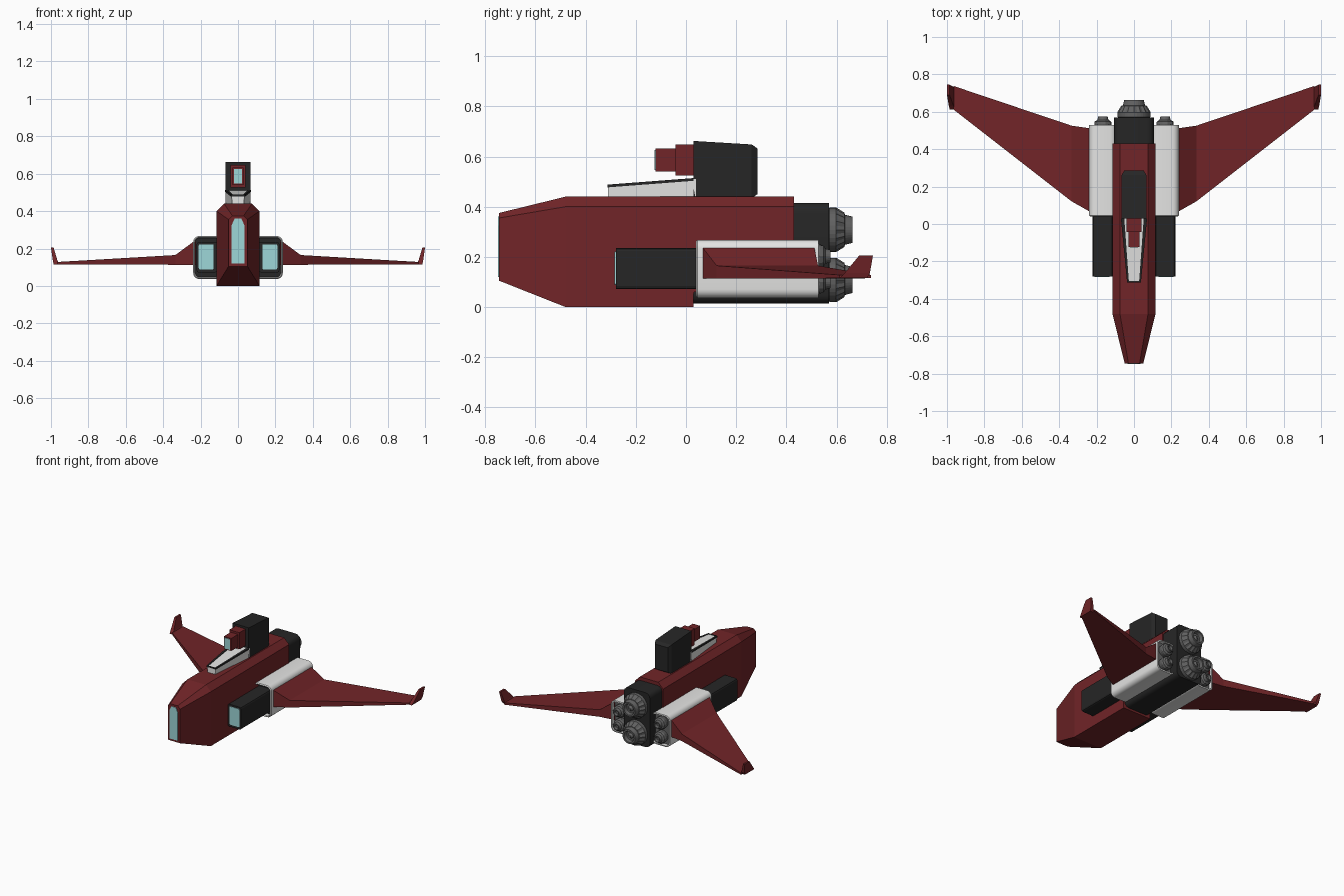
import bpy, bmesh, math

if "Cube" in bpy.data.objects:
    bpy.data.objects.remove(bpy.data.objects["Cube"])


def material(name, rgb):
    m = bpy.data.materials.new(name)
    m.diffuse_color = (*rgb, 1)
    m.use_nodes = True
    m.node_tree.nodes["Principled BSDF"].inputs["Base Color"].default_value = m.diffuse_color
    return m


RED = material("dark red", (0.165, 0.018, 0.021))
BLACK = material("black", (0.019, 0.019, 0.019))
WHITE = material("white", (0.78, 0.78, 0.77))
GREY = material("engine grey", (0.12, 0.12, 0.12))
GLASS = material("pale cyan glass", (0.34, 0.68, 0.69))


def loft(name, rings, mat, caps=None, smooth=False):
    """Skin a row of equal-length rings and close both ends."""
    bm = bmesh.new()
    rows = [[bm.verts.new(p) for p in r] for r in rings]
    n = len(rows[0])
    for a, b in zip(rows, rows[1:]):
        for i in range(n):
            j = (i + 1) % n
            bm.faces.new((a[i], a[j], b[j], b[i]))
    ends = [bm.faces.new(rows[0]), bm.faces.new(rows[-1])]
    me = bpy.data.meshes.new(name)
    me.materials.append(mat)
    for i, m in enumerate(caps or []):
        me.materials.append(m)
        ends[i].material_index = i + 1
    bmesh.ops.recalc_face_normals(bm, faces=bm.faces)
    bm.to_mesh(me)
    bm.free()
    ob = bpy.data.objects.new(name, me)
    bpy.context.collection.objects.link(ob)
    if smooth:
        bpy.ops.object.select_all(action='DESELECT')
        ob.select_set(True)
        bpy.context.view_layer.objects.active = ob
        bpy.ops.object.shade_smooth_by_angle(angle=math.radians(35))
    return ob


def box(name, x0, x1, y0, y1, z0, z1, mat):
    return loft(name, [[(x0, y, z0), (x1, y, z0), (x1, y, z1), (x0, y, z1)]
                       for y in (y0, y1)], mat)


def round_rect(cx, cz, hw, hh, r, y, seg=5):
    """Rounded rectangle ring facing along y."""
    pts = []
    for k, (sx, sz) in enumerate(((1, 1), (-1, 1), (-1, -1), (1, -1))):
        for i in range(seg + 1):
            a = math.pi / 2 * (k + i / seg)
            pts.append((cx + sx * (hw - r) + r * math.cos(a), y,
                        cz + sz * (hh - r) + r * math.sin(a)))
    return pts


def nozzle(name, x, z, steps, sides=32):
    """Turned engine bell; a step with a rib depth gets a toothed edge."""
    rings = []
    for y, r, rib in steps:
        ring = []
        for i in range(sides):
            a = 2 * math.pi * i / sides
            q = r - (rib if i % 2 else 0)
            ring.append((x + q * math.cos(a), y, z + q * math.sin(a)))
        rings.append(ring)
    loft(name, rings, GREY)


# Red hull, chamfered along its upper edges, with the belly cut away behind
def hull_ring(y, w, z0, z1, c):
    return [(-w, y, z0), (w, y, z0), (w, y, z1 - c), (w - c, y, z1),
            (c - w, y, z1), (-w, y, z1 - c)]


loft("hull", [hull_ring(-0.745, 0.05, 0.105, 0.375, 0.02),
              hull_ring(-0.48, 0.115, 0, 0.44, 0.04),
              hull_ring(0.03, 0.115, 0, 0.44, 0.04),
              hull_ring(0.031, 0.115, 0.06, 0.44, 0.04),
              hull_ring(0.43, 0.115, 0.06, 0.44, 0.04)], RED)

# Black engine core showing at the belly and tail
loft("engine_core", [round_rect(0, 0.215, 0.106, 0.2, 0.035, y, 3)
                     for y in (0.02, 0.57)], BLACK, smooth=True)

# Nose window
pane = [(-0.034, 0.12), (0.034, 0.12), (0.034, 0.325), (0.018, 0.36),
        (-0.018, 0.36), (-0.034, 0.325)]
loft("nose_window", [[(x, y, z) for x, z in pane] for y in (-0.749, -0.742)], GLASS)

# Two large tail engines
for label, z in (("lower", 0.108), ("upper", 0.308)):
    nozzle(label + "_main_engine", 0, z,
           [(0.56, 0.075, 0), (0.572, 0.088, 0), (0.597, 0.088, 0),
            (0.6, 0.088, 0.006), (0.632, 0.068, 0.006), (0.633, 0.06, 0),
            (0.664, 0.052, 0), (0.664, 0.04, 0), (0.64, 0.034, 0),
            (0.64, 0.02, 0), (0.655, 0.008, 0)])

for side, s in (("left", -1), ("right", 1)):
    # White pod: an open sleeve recessed at both ends
    px, pz = s * 0.166, 0.152

    def sleeve(y, inset):
        return round_rect(px, pz, 0.074 - inset, 0.116 - inset, 0.035 - inset, y)

    loft(side + "_pod", [sleeve(0.075, 0.011), sleeve(0.045, 0.011), sleeve(0.04, 0.006),
                         sleeve(0.046, 0), sleeve(0.528, 0), sleeve(0.53, 0.009),
                         sleeve(0.505, 0.01)], WHITE, (BLACK, GREY), True)

    # Black intake with a glass front
    loft(side + "_intake", [round_rect(s * 0.167, 0.153, 0.054, 0.082, 0.012, y, 2)
                            for y in (-0.28, 0.08)], BLACK)
    loft(side + "_intake_glass", [round_rect(s * 0.17, 0.155, 0.04, 0.067, 0.007, y, 2)
                                  for y in (-0.284, -0.276)], GLASS)

    # Two small engines in the back of each pod
    for label, z in (("lower", 0.1), ("upper", 0.203)):
        nozzle(f"{side}_{label}_pod_engine", px, z,
               [(0.49, 0.04, 0), (0.535, 0.046, 0), (0.548, 0.044, 0.004),
                (0.556, 0.03, 0), (0.575, 0.025, 0), (0.575, 0.018, 0),
                (0.56, 0.012, 0)], 20)

    # Swept wing: x, leading y, trailing y, bottom, top
    stations = [(0.225, 0.065, 0.51, 0.113, 0.24), (0.24, 0.068, 0.512, 0.113, 0.235),
                (0.335, 0.122, 0.526, 0.113, 0.165), (0.965, 0.612, 0.738, 0.115, 0.128)]
    loft(side + "_wing", [[(s * x, a, b), (s * x, c, b), (s * x, c, t), (s * x, a, t)]
                          for x, a, c, b, t in stations], RED)

    # Upturned wing tip: z, inner x, outer x, front y, rear y
    tip = [(0.115, 0.955, 0.985, 0.612, 0.722), (0.135, 0.965, 0.99, 0.632, 0.733),
           (0.205, 0.986, 1.0, 0.69, 0.745)]
    loft(side + "_wing_tip", [[(s * a, c, z), (s * b, c, z), (s * b, d, z), (s * a, d, z)]
                              for z, a, b, c, d in tip], RED)

    # Black trim along the upper edge of the white fairing
    def trim(y, x, z, w):
        return [(s * (x + 0.002), y, z - 0.008), (s * (x + 0.002), y, z + 0.003),
                (s * (x - w), y, z + 0.003), (s * (x - w), y, z - 0.008)]

    loft(side + "_fairing_trim", [trim(-0.312, 0.035, 0.485, 0.008),
                                  trim(0.03, 0.068, 0.511, 0.016)], BLACK)

# White wedge fairing in front of the turret
loft("fairing", [[(-b, y, 0.43), (b, y, 0.43), (t, y, z), (-t, y, z)]
                 for y, b, t, z in ((-0.31, 0.03, 0.035, 0.485),
                                    (0.04, 0.066, 0.068, 0.511))], WHITE)
box("fairing_front_trim", -0.035, 0.035, -0.313, -0.305, 0.479, 0.488, BLACK)

# Black turret block with a tapered back
loft("turret", [[(-w, y, z0), (w, y, z0), (w, y, z1), (-w, y, z1)]
                for y, w, z0, z1 in ((0.03, 0.066, 0.435, 0.662),
                                     (0.262, 0.066, 0.435, 0.648),
                                     (0.285, 0.052, 0.45, 0.632))], BLACK)

# Red stepped sensor with a glass lens
box("sensor_base", -0.041, 0.041, -0.042, 0.04, 0.525, 0.647, RED)
box("sensor_barrel", -0.03, 0.03, -0.122, -0.03, 0.54, 0.632, RED)
box("sensor_lens", -0.022, 0.022, -0.126, -0.119, 0.547, 0.625, GLASS)
